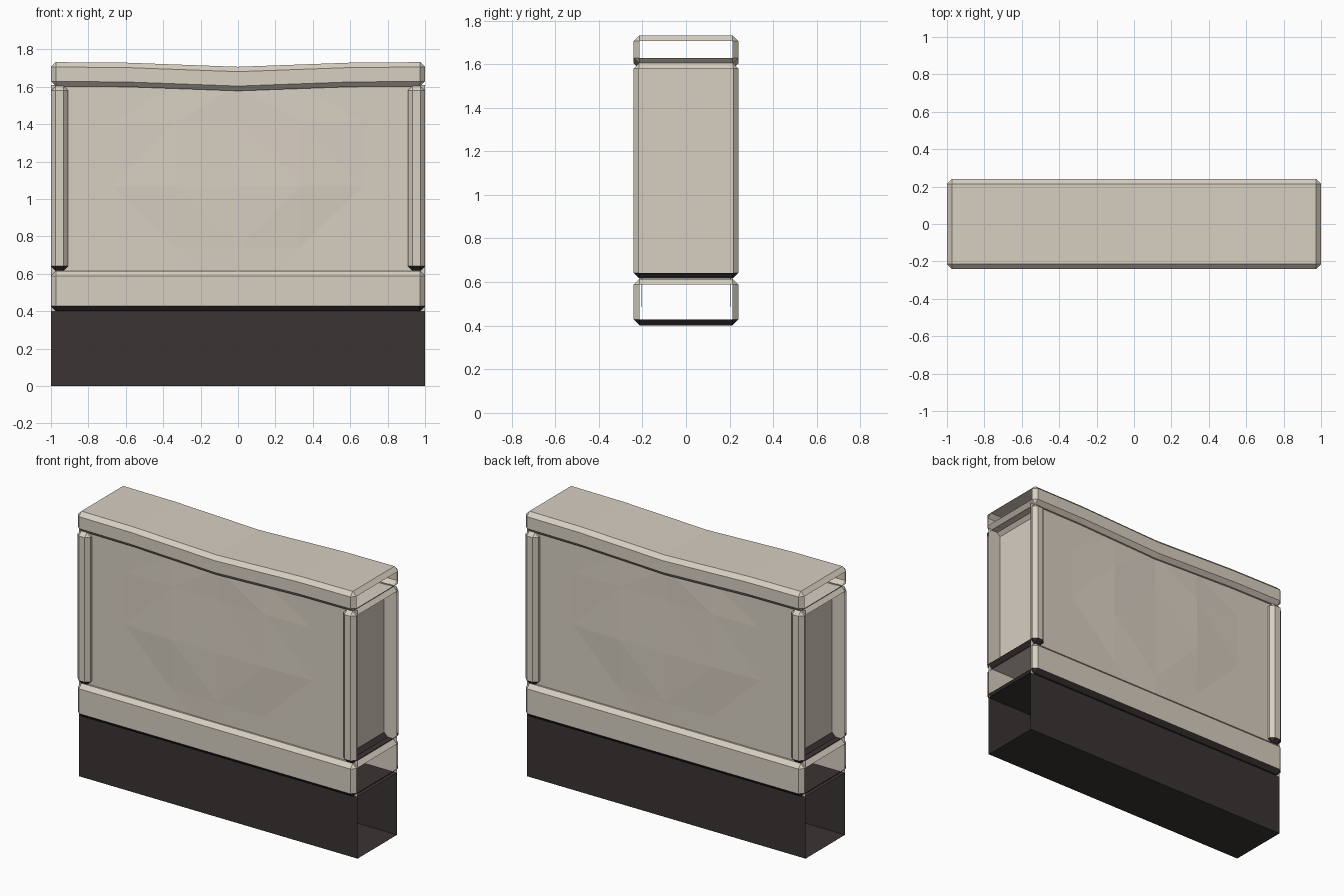
import bpy, bmesh
from mathutils import Vector

if "Cube" in bpy.data.objects:
    bpy.data.objects.remove(bpy.data.objects["Cube"])


def material(name, rgb):
    m = bpy.data.materials.new(name)
    m.diffuse_color = (*rgb, 1)
    m.use_nodes = True
    m.node_tree.nodes["Principled BSDF"].inputs["Base Color"].default_value = m.diffuse_color
    return m


STONE = material("pale_stone", (0.68, 0.62, 0.535))
DARK = material("dark_footing", (0.043, 0.033, 0.033))


def finish(bm, name, mats):
    me = bpy.data.meshes.new(name)
    bm.to_mesh(me)
    bm.free()
    for m in mats:
        me.materials.append(m)
    ob = bpy.data.objects.new(name, me)
    bpy.context.collection.objects.link(ob)
    return ob


def block(name, lo, hi, chamfer, mats, open_ends=(-1, 1), dark_under=False, cuts=(), sag=None):
    """Chamfered box whose flat faces at the wall ends (x = -1 / 1) are left open."""
    bm = bmesh.new()
    bmesh.ops.create_cube(bm, size=1)
    lo, hi = Vector(lo), Vector(hi)
    for v in bm.verts:
        v.co = Vector([(lo[i] + hi[i]) / 2 + v.co[i] * (hi[i] - lo[i]) for i in range(3)])
    if chamfer:
        bmesh.ops.bevel(bm, geom=bm.edges[:], offset=chamfer, segments=1, affect='EDGES', profile=0.5)
    bm.normal_update()
    ends = [f for f in bm.faces
            if any(abs(f.calc_center_median().x - e) < 0.001 and f.normal.x * e > 0.99 for e in open_ends)]
    bmesh.ops.delete(bm, geom=ends, context='FACES')
    for x in cuts:
        bmesh.ops.bisect_plane(bm, geom=bm.verts[:] + bm.edges[:] + bm.faces[:],
                               plane_co=(x, 0, 0), plane_no=(1, 0, 0))
    if dark_under:
        for f in bm.faces:
            f.material_index = 1 if f.normal.z < -0.3 else 0
    if sag:
        for v in bm.verts:
            v.co.z -= sag(abs(v.co.x))
    return finish(bm, name, mats)


def dip(x):
    # gentle dip of the coping towards the middle
    return 0.003 + 0.022 * (1 - x / 0.6) if x < 0.6 else 0.003 * (1 - x) / 0.4


# dark footing, band course and sagging coping
block("footing", (-1, -0.202, 0), (1, 0.202, 0.402), 0, [DARK])
block("lower_band", (-1, -0.24, 0.402), (1, 0.24, 0.615), 0.026, [STONE, DARK], dark_under=True)
block("coping", (-1, -0.24, 1.603), (1, 0.24, 1.732), 0.026, [STONE],
      cuts=(-0.6, 0, 0.6), sag=dip)

# end pillars, open on the outer side
for side, label in ((-1, "left"), (1, "right")):
    xs = sorted((side * 0.908, side * 1.0))
    block(label + "_pillar", (xs[0], -0.24, 0.617), (xs[1], 0.24, 1.605), 0.025,
          [STONE, DARK], open_ends=(side,), dark_under=True)

# front and back wall panels, running the full length, with a faint faceted bulge
XS = [-1, -0.67, -0.33, 0, 0.33, 0.67, 1]
ZS = [0.402, 0.74, 1.07, 1.41, 1.61]
BULGE = {(2, 2): 0.012, (3, 2): 0.008, (4, 2): 0.014, (2, 3): 0.006, (4, 3): 0.008, (3, 1): 0.004}
for side, label in ((-1, "front"), (1, "back")):
    bm = bmesh.new()
    grid = [[bm.verts.new((-side * x, side * (0.202 + BULGE.get((i, j), 0)), z))
             for j, z in enumerate(ZS)] for i, x in enumerate(XS)]
    for i in range(len(XS) - 1):
        for j in range(len(ZS) - 1):
            a, b, c, d = grid[i][j], grid[i + 1][j], grid[i + 1][j + 1], grid[i][j + 1]
            if (i < 3) == (j < 2):
                tris = ((a, b, d), (b, c, d))
            else:
                tris = ((a, b, c), (a, c, d))
            for t in tris:
                bm.faces.new(t)
    bm.normal_update()
    for f in bm.faces:
        if f.normal.y * side < 0:
            f.normal_flip()
    finish(bm, label + "_panel", [STONE])
